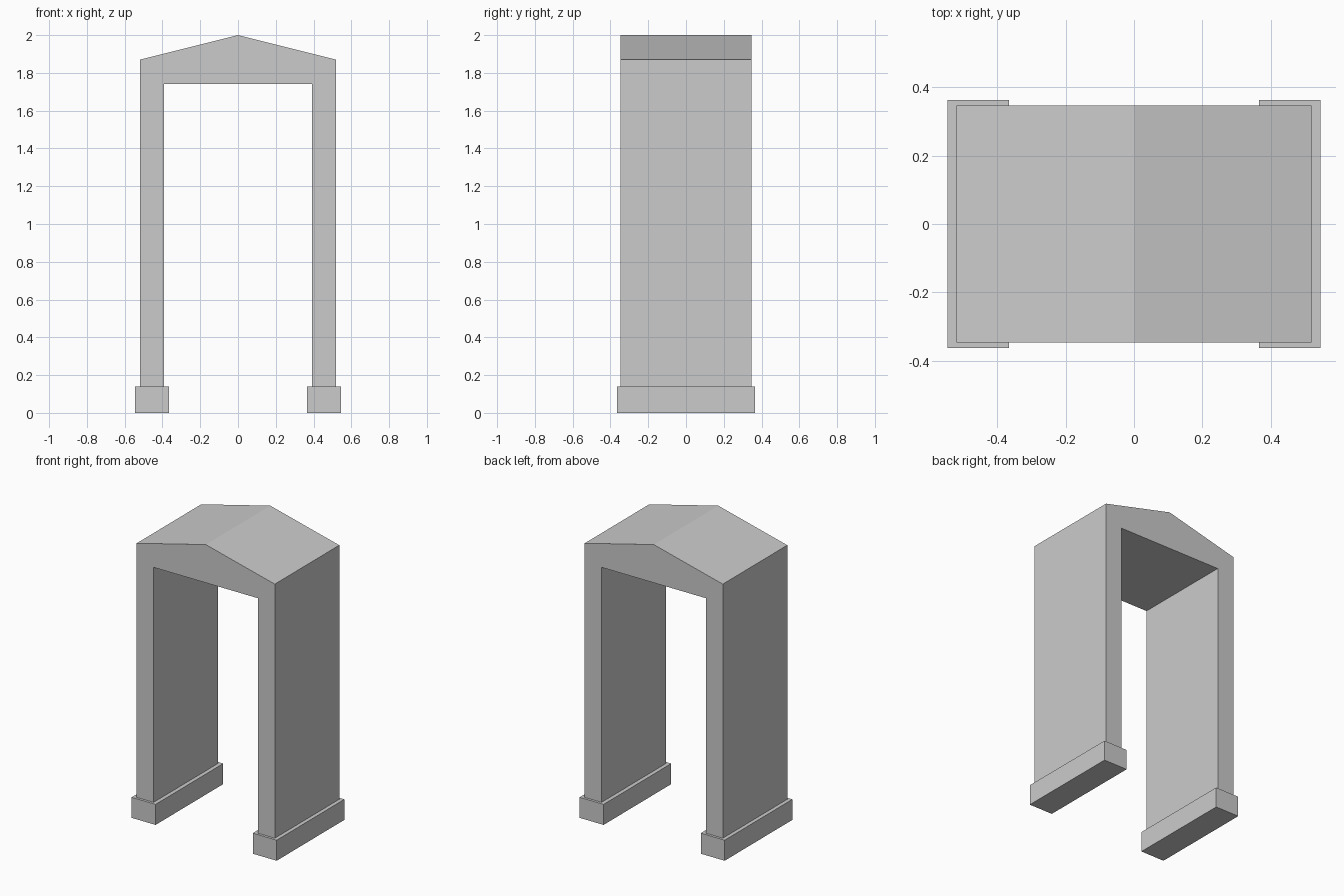
import bpy
import bmesh

if "Cube" in bpy.data.objects:
    bpy.data.objects.remove(bpy.data.objects["Cube"])


def extruded_profile(name, points, half_depth):
    """Solid made by sweeping an x-z outline along y."""
    bm = bmesh.new()
    face = bm.faces.new([bm.verts.new((x, -half_depth, z)) for x, z in points])
    swept = bmesh.ops.extrude_face_region(bm, geom=[face])["geom"]
    verts = [g for g in swept if isinstance(g, bmesh.types.BMVert)]
    bmesh.ops.translate(bm, verts=verts, vec=(0, 2 * half_depth, 0))
    bmesh.ops.recalc_face_normals(bm, faces=bm.faces)
    mesh = bpy.data.meshes.new(name)
    bm.to_mesh(mesh)
    bm.free()
    obj = bpy.data.objects.new(name, mesh)
    bpy.context.collection.objects.link(obj)
    return obj


BASE_TOP = 0.14

# Gabled archway: right half of the outline, mirrored for the left
right = [(0.393, 1.74), (0.393, BASE_TOP), (0.52, BASE_TOP), (0.52, 1.87)]
left = [(-x, z) for x, z in reversed(right)]
extruded_profile("gabled_archway", right + [(0, 2.0)] + left, 0.347)

# Plinth block under each leg
for side, label in ((1, "right"), (-1, "left")):
    inner, outer = side * 0.366, side * 0.546
    extruded_profile(f"{label}_plinth",
                     [(inner, 0), (outer, 0), (outer, BASE_TOP), (inner, BASE_TOP)],
                     0.364)
